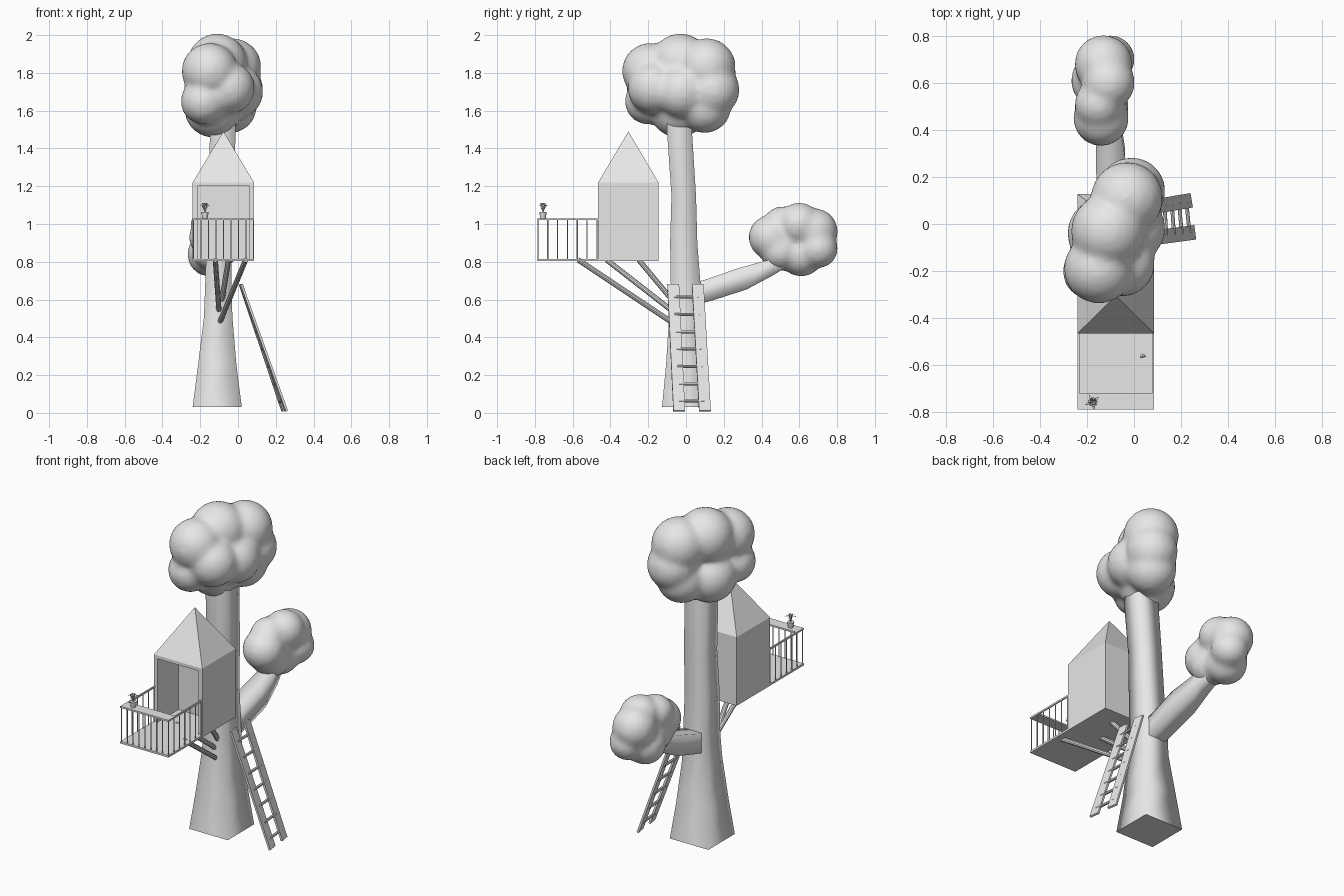
import bpy, bmesh, math
from mathutils import Vector, Matrix

cube = bpy.data.objects.get("Cube")
if cube:
    bpy.data.objects.remove(cube, do_unlink=True)

GREY = (0.8, 0.8, 0.8, 1)
mat = bpy.data.materials.new("plain grey")
mat.use_nodes = True
mat.diffuse_color = GREY
mat.node_tree.nodes["Principled BSDF"].inputs["Base Color"].default_value = GREY


def finish(name, bm):
    bmesh.ops.recalc_face_normals(bm, faces=bm.faces)
    mesh = bpy.data.meshes.new(name)
    bm.to_mesh(mesh)
    bm.free()
    mesh.materials.append(mat)
    obj = bpy.data.objects.new(name, mesh)
    bpy.context.collection.objects.link(obj)
    return obj


def box(bm, lo, hi):
    lo, hi = Vector(lo), Vector(hi)
    m = Matrix.Translation((lo + hi) / 2) @ Matrix.Diagonal((*(hi - lo), 1))
    bmesh.ops.create_cube(bm, size=1, matrix=m)


def beam(bm, a, b, w, d=None, sides=0):
    """Bar from a to b: round when sides is set, else a w by d plank."""
    a, b = Vector(a), Vector(b)
    axis = b - a
    m = Matrix.Translation((a + b) / 2) @ axis.to_track_quat('Z', 'Y').to_matrix().to_4x4()
    if sides:
        bmesh.ops.create_cone(bm, cap_ends=True, segments=sides, radius1=w,
                              radius2=w, depth=axis.length, matrix=m)
    else:
        bmesh.ops.create_cube(bm, size=1, matrix=m @ Matrix.Diagonal((w, d, axis.length, 1)))


def loft(name, rings, u, v):
    """Smooth four-sided limb through (centre, half width, half depth) rings."""
    bm = bmesh.new()
    u, v = Vector(u), Vector(v)
    loops = []
    for c, hu, hv in rings:
        loops.append([bm.verts.new(Vector(c) + u * hu * su + v * hv * sv)
                      for su, sv in ((-1, -1), (1, -1), (1, 1), (-1, 1))])
    for a, b in zip(loops, loops[1:]):
        for i in range(4):
            f = bm.faces.new((a[i], a[(i + 1) % 4], b[(i + 1) % 4], b[i]))
            f.smooth = True
    bm.faces.new(loops[0])
    bm.faces.new(loops[-1])
    return finish(name, bm)


def foliage(name, lumps):
    """Overlapping balls fused into one soft, lumpy crown."""
    bm = bmesh.new()
    for x, y, z, r in lumps:
        bmesh.ops.create_icosphere(bm, subdivisions=3, radius=r,
                                   matrix=Matrix.Translation((x, y, z)))
    obj = finish(name, bm)
    remesh = obj.modifiers.new("fuse", 'REMESH')
    remesh.mode = 'VOXEL'
    remesh.voxel_size = 0.016
    remesh.use_smooth_shade = True
    soften = obj.modifiers.new("soften", 'SMOOTH')
    soften.factor = 0.5
    soften.iterations = 10


# Trunk and side branch
loft("trunk", [
    ((-.11, 0, .03), .13, .127), ((-.11, 0, .25), .102, .106),
    ((-.105, -.005, .5), .076, .085), ((-.105, 0, .64), .07, .08),
    ((-.1, -.012, .9), .067, .072), ((-.09, -.012, 1.15), .066, .065),
    ((-.08, -.035, 1.5), .068, .066), ((-.08, -.035, 1.62), .06, .06),
], (1, 0, 0), (0, 1, 0))
loft("branch", [
    ((-.1, 0, .62), .06, .06), ((-.1, .12, .65), .058, .058),
    ((-.1, .3, .71), .062, .06), ((-.11, .45, .77), .05, .042),
    ((-.13, .56, .83), .04, .035),
], (1, 0, 0), (0, -.35, .94))

# Leaf crowns
foliage("top_foliage", [
    (-.18, -.2, 1.65, .125), (-.15, -.19, 1.81, .15), (-.11, -.03, 1.85, .16),
    (-.03, .11, 1.83, .155), (-.01, .14, 1.71, .145), (-.04, .1, 1.62, .14),
    (-.05, -.17, 1.72, .14), (-.13, -.04, 1.61, .155), (-.01, -.02, 1.7, .145),
])
foliage("branch_foliage", [
    (-.14, .45, .93, .12), (-.13, .68, .96, .125), (-.11, .6, 1.0, .115),
    (-.15, .61, .84, .12), (-.1, .7, .87, .105), (-.13, .5, .86, .11),
    (-.15, .51, .99, .105),
])

# House shell with an open front
X0, X1, YF, YB, DECK, EAVE = -.24, .085, -.465, -.145, .815, 1.22
MID, WALL, BACK = (X0 + X1) / 2, .025, YF + .2
bm = bmesh.new()
box(bm, (X0, BACK, DECK), (X1, YB, EAVE))
box(bm, (X0, YF, DECK), (X0 + WALL, BACK, EAVE))
box(bm, (X1 - WALL, YF, DECK), (X1, BACK, EAVE))
box(bm, (X0 + WALL, YF, EAVE - .02), (X1 - WALL, BACK, EAVE))
finish("house_walls", bm)

# Pyramid roof
bm = bmesh.new()
base = [bm.verts.new(p) for p in ((X0, YF, EAVE), (X1, YF, EAVE), (X1, YB, EAVE), (X0, YB, EAVE))]
apex = bm.verts.new((MID, (YF + YB) / 2, 1.49))
bm.faces.new(base)
for i in range(4):
    bm.faces.new((base[i], base[(i + 1) % 4], apex))
finish("roof", bm)

# Deck
YD, RAIL = -.79, 1.03
bm = bmesh.new()
box(bm, (X0, YD, DECK - .012), (X1, YB, DECK))
finish("deck", bm)

# Railing: broad front plank, thin side rails, fine balusters
bm = bmesh.new()
box(bm, (X0, YD, RAIL - .01), (X1, YD + .068, RAIL))
for x in (X0 + .004, X1 - .004):
    box(bm, (x - .004, YD + .06, RAIL - .01), (x + .004, YF, RAIL))
    for i in range(7):
        y = YD + .006 + i * .052
        beam(bm, (x, y, DECK), (x, y, RAIL - .005), .003, sides=6)
for i in range(1, 8):
    x = X0 + .004 + i * (X1 - X0 - .008) / 8
    beam(bm, (x, YD + .006, DECK), (x, YD + .006, RAIL - .005), .003, sides=6)
finish("railing", bm)

# Deck struts
bm = bmesh.new()
for a, b in (((.04, -.57, .81), (-.1, -.06, .47)),
             ((-.12, -.42, .81), (-.1, -.06, .53)),
             ((-.05, -.25, .81), (-.09, -.05, .57))):
    beam(bm, a, b, .014, sides=10)
struts = finish("deck_struts", bm)

# Ladder
rails = [(Vector((.015, -.068, .68)), Vector((.255, -.036, .01))),
         (Vector((.015, .062, .68)), Vector((.24, .1, .01)))]
bm = bmesh.new()
for top, foot in rails:
    beam(bm, top, foot, .062, .012)
finish("ladder_rails", bm)
bm = bmesh.new()
for i in range(7):
    t = .1 + i * .137
    beam(bm, rails[0][0].lerp(rails[0][1], t), rails[1][0].lerp(rails[1][1], t), .008, sides=8)
rungs = finish("ladder_rungs", bm)

# Potted plant on the front plank
spot = Vector((-.175, -.757, RAIL))
bm = bmesh.new()
bmesh.ops.create_cone(bm, cap_ends=True, segments=12, radius1=.014, radius2=.02, depth=.034,
                      matrix=Matrix.Translation(spot + Vector((0, 0, .017))))
pot = finish("plant_pot", bm)
bm = bmesh.new()
for i in range(9):
    a = i * math.tau / 9
    out, side = Vector((math.cos(a), math.sin(a), 0)), Vector((-math.sin(a), math.cos(a), 0))
    reach, high = (.036, .072) if i % 2 else (.022, .08)
    root = spot + Vector((0, 0, .03))
    bend = spot + out * reach * .5 + Vector((0, 0, high))
    tip = spot + out * reach + Vector((0, 0, high - .008))
    p = [bm.verts.new(q) for q in (root - side * .002, root + side * .002,
                                   bend + side * .006, bend - side * .006, tip)]
    bm.faces.new(p[:4])
    bm.faces.new((p[3], p[2], p[4]))
finish("plant_leaves", bm)

# Rounded edges on the turned parts
bpy.ops.object.select_all(action='DESELECT')
for obj in (struts, rungs, pot):
    obj.select_set(True)
    bpy.context.view_layer.objects.active = obj
bpy.ops.object.shade_smooth_by_angle()
